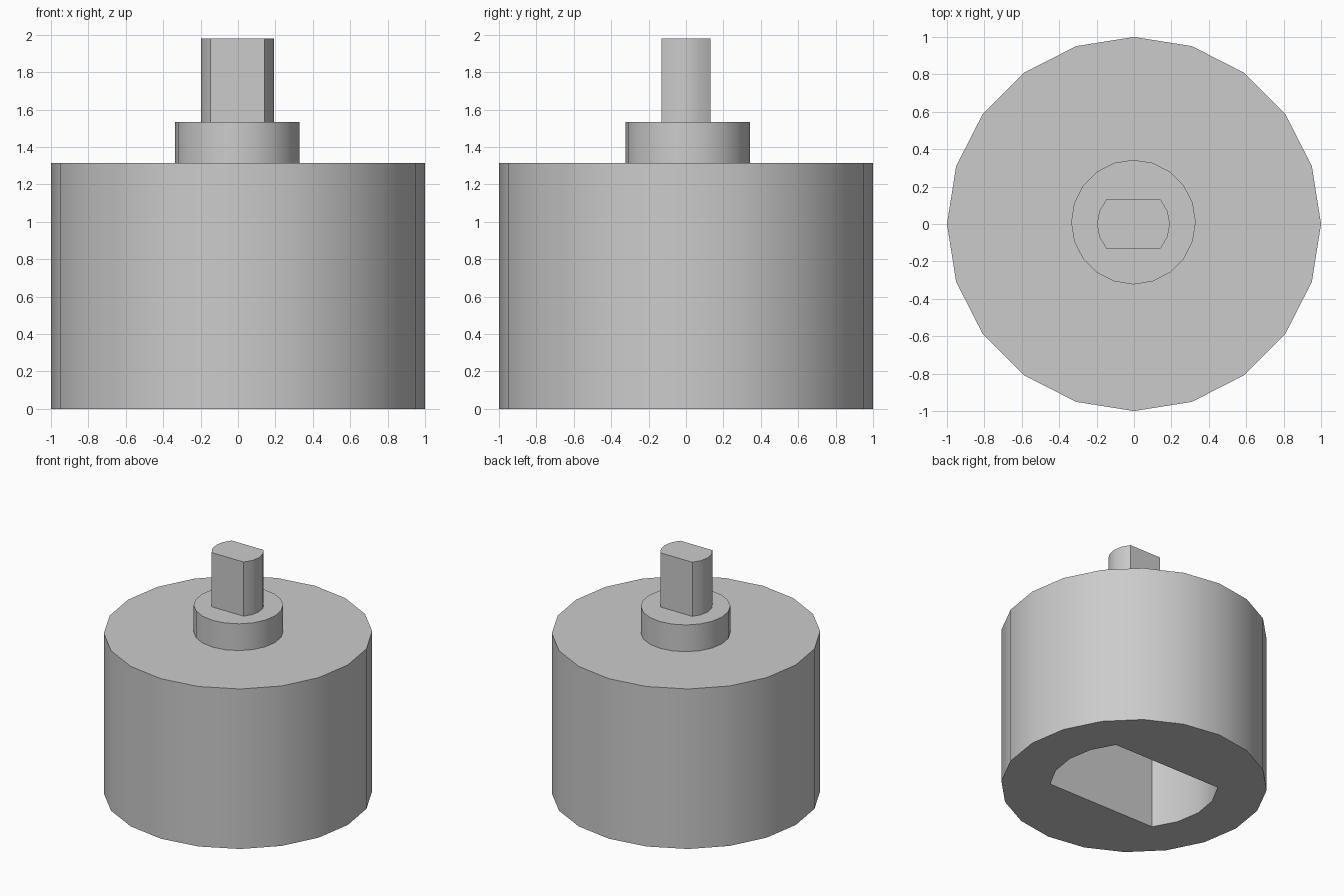
import bpy
import bmesh
import math

if "Cube" in bpy.data.objects:
    bpy.data.objects.remove(bpy.data.objects["Cube"])

# One grey for the whole model
grey = bpy.data.materials.new("plain_grey")
grey.use_nodes = True
colour = (0.6, 0.6, 0.6, 1)
grey.diffuse_color = colour
grey.node_tree.nodes["Principled BSDF"].inputs["Base Color"].default_value = colour


def round_outline(radius, sides=20):
    return [(radius * math.cos(math.tau * i / sides),
             radius * math.sin(math.tau * i / sides)) for i in range(sides)]


def double_flat_outline(radius, half_width, steps=4):
    """Circle cut by two flats parallel to x."""
    corner = math.asin(half_width / radius)
    points = []
    for start in (0, math.pi):
        for i in range(steps + 1):
            a = start - corner + 2 * corner * i / steps
            points.append((radius * math.cos(a), radius * math.sin(a)))
    return points


def prism(name, outline, bottom, top, centre=(0, 0)):
    bm = bmesh.new()
    cx, cy = centre
    base = bm.faces.new([bm.verts.new((x + cx, y + cy, bottom)) for x, y in outline])
    walls = bmesh.ops.extrude_face_region(bm, geom=[base], use_keep_orig=True)
    raised = [v for v in walls["geom"] if isinstance(v, bmesh.types.BMVert)]
    bmesh.ops.translate(bm, verts=raised, vec=(0, 0, top - bottom))
    bmesh.ops.recalc_face_normals(bm, faces=bm.faces)
    mesh = bpy.data.meshes.new(name)
    bm.to_mesh(mesh)
    bm.free()
    mesh.materials.append(grey)
    obj = bpy.data.objects.new(name, mesh)
    bpy.context.collection.objects.link(obj)
    return obj


def select_only(obj):
    bpy.ops.object.select_all(action='DESELECT')
    obj.select_set(True)
    bpy.context.view_layer.objects.active = obj


# Body, collar and double-flat shaft
body = prism("body", round_outline(1), 0, 1.315)
collar = prism("collar", round_outline(0.333), 1.315, 1.535, (-0.003, 0.01))
shaft = prism("shaft", double_flat_outline(0.195, 0.13), 1.535, 1.98, (-0.003, 0))

# Matching socket cut into the underside
cutter = prism("socket_cutter", double_flat_outline(0.631, 0.385), -0.2, 0.98)
cutter.hide_render = True
socket = body.modifiers.new("socket", 'BOOLEAN')
socket.operation = 'DIFFERENCE'
socket.solver = 'EXACT'
socket.object = cutter
select_only(body)
bpy.ops.object.modifier_apply(modifier=socket.name)
bpy.data.objects.remove(cutter)

# Smooth round walls with crisp edges
for part in (body, collar, shaft):
    select_only(part)
    bpy.ops.object.shade_smooth_by_angle(angle=math.radians(30))
